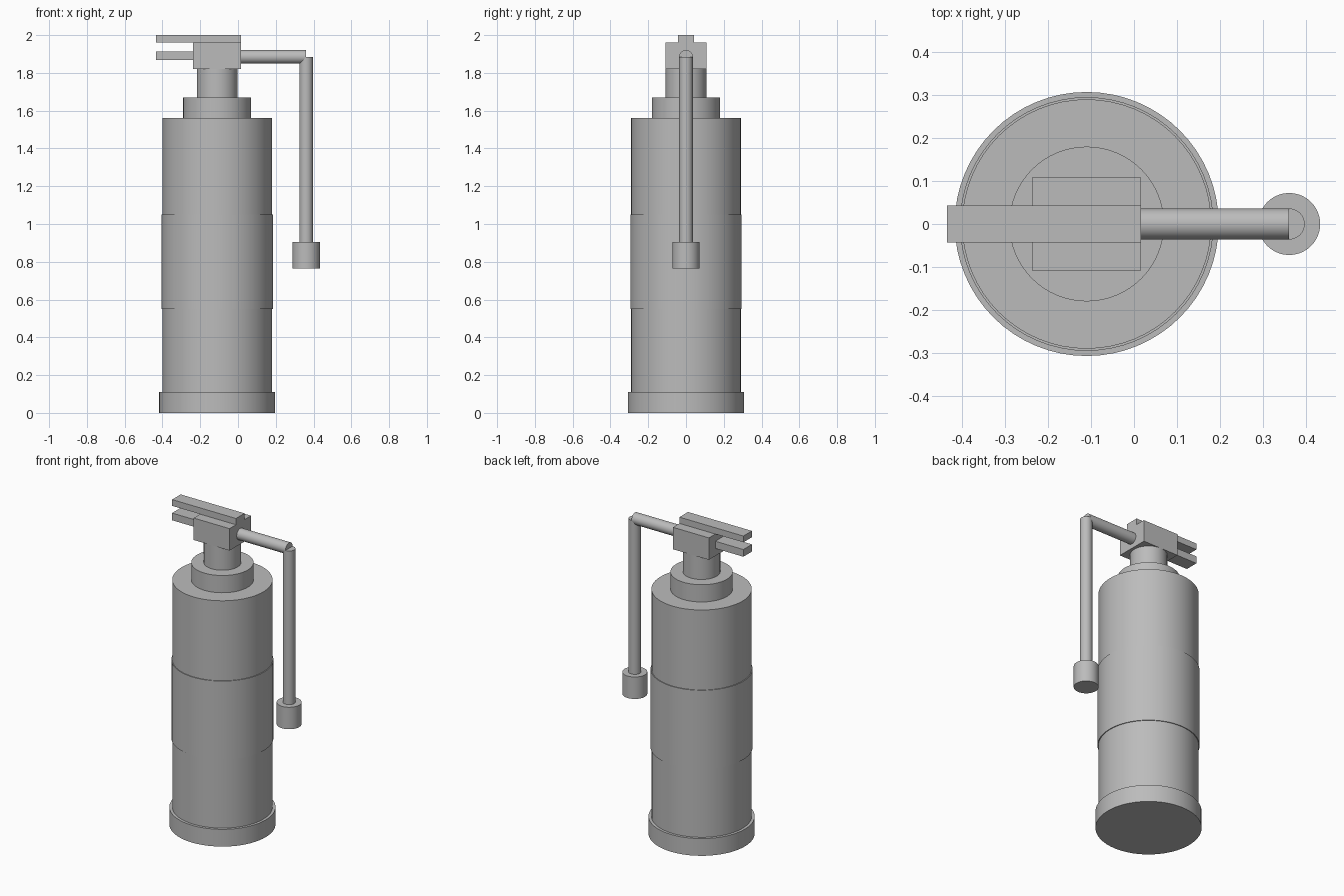
import bpy
import math

if "Cube" in bpy.data.objects:
    bpy.data.objects.remove(bpy.data.objects["Cube"])

metal = bpy.data.materials.new("mid grey")
metal.diffuse_color = (0.5, 0.5, 0.5, 1)
metal.use_nodes = True
metal.node_tree.nodes["Principled BSDF"].inputs["Base Color"].default_value = metal.diffuse_color
AXIS = -0.11  # x of the tank centre line


def finish(name):
    ob = bpy.context.object
    ob.name = name
    ob.data.materials.append(metal)
    return ob


def cylinder(name, x, radius, z0, z1):
    bpy.ops.mesh.primitive_cylinder_add(vertices=64, radius=radius, depth=z1 - z0,
                                        location=(x, 0, (z0 + z1) / 2))
    bpy.ops.object.shade_smooth_by_angle(angle=math.radians(30))
    return finish(name)


def box(name, x0, x1, half_y, z0, z1):
    bpy.ops.mesh.primitive_cube_add(size=1, location=((x0 + x1) / 2, 0, (z0 + z1) / 2))
    bpy.context.object.scale = (x1 - x0, 2 * half_y, z1 - z0)
    bpy.ops.object.transform_apply(location=False, rotation=False, scale=True)
    return finish(name)


# Tank, stacked from the floor up
cylinder("base_ring", AXIS, 0.307, 0, 0.11)
cylinder("tank", AXIS, 0.29, 0.02, 1.56)
cylinder("label_band", AXIS, 0.295, 0.55, 1.05)
cylinder("collar", AXIS, 0.18, 1.56, 1.67)
cylinder("neck", AXIS, 0.108, 1.67, 1.82)

# Valve and the two squeeze levers
box("valve_block", -0.237, 0.016, 0.108, 1.82, 1.96)
box("upper_lever", -0.435, 0.016, 0.043, 1.96, 2.0)
box("lower_lever", -0.435, -0.23, 0.043, 1.868, 1.914)

# Hose: a horizontal pipe, a hanging pipe and the nozzle
pipe = cylinder("hose_arm", 0.185, 0.036, 1.71, 2.06)
pipe.location = (0.185, 0, 1.885)
pipe.rotation_euler = (0, math.pi / 2, 0)
cylinder("hose_drop", 0.361, 0.036, 0.9, 1.885)
cylinder("nozzle", 0.361, 0.072, 0.765, 0.905)
